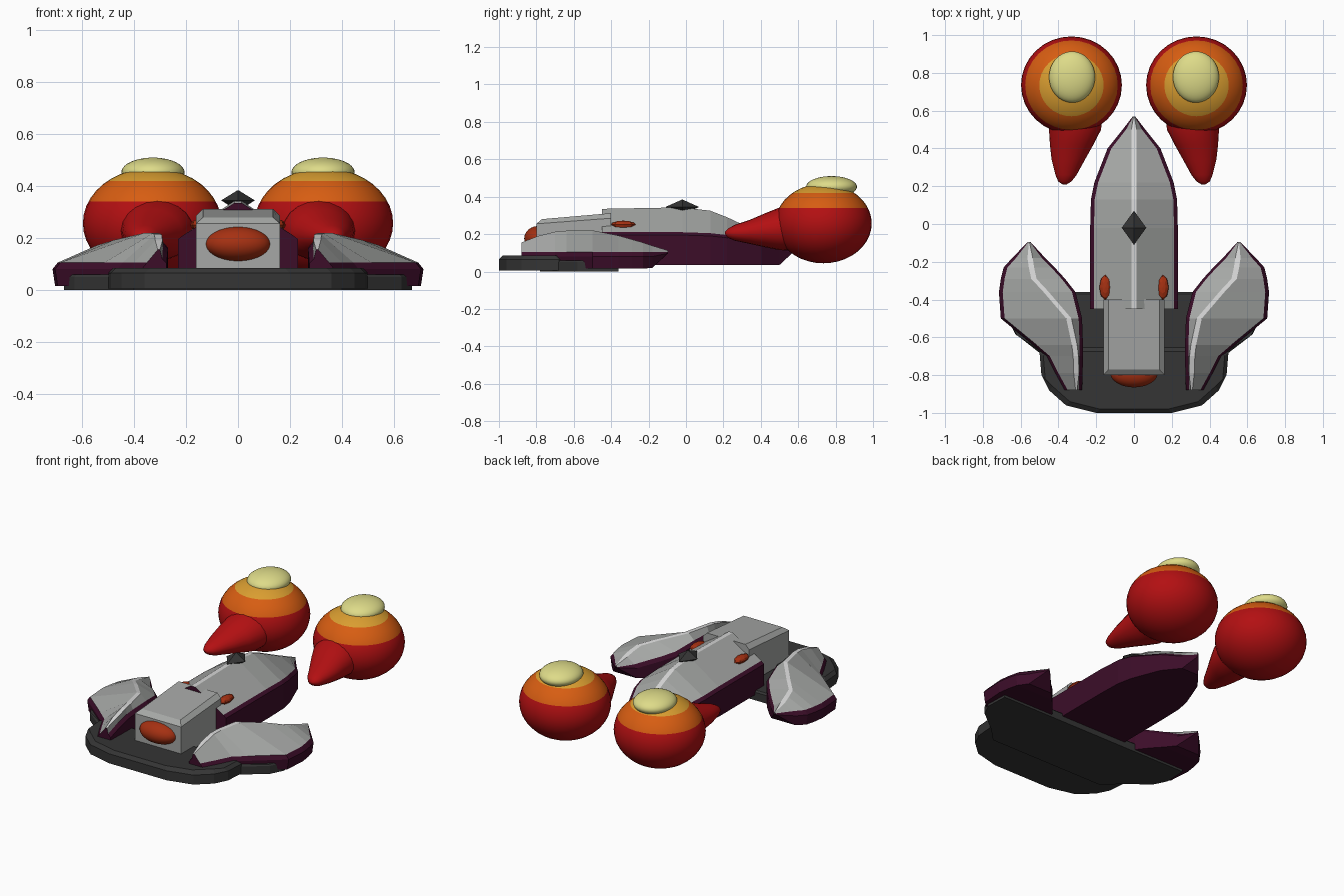
import bpy, bmesh, math
from mathutils import Vector

if "Cube" in bpy.data.objects:
    bpy.data.objects.remove(bpy.data.objects["Cube"])

# Flat colours
COLOURS = {
    "red": (.45, .005, .006), "orange": (.68, .11, .006), "amber": (.70, .34, .03),
    "cream": (.73, .71, .25), "grey": (.38, .39, .38), "light_grey": (.66, .66, .66),
    "purple": (.045, .004, .022), "dark_grey": (.035, .035, .035), "rust": (.38, .03, .006),
}
MATS = {}
for name, rgb in COLOURS.items():
    MATS[name] = bpy.data.materials.new(name)
    MATS[name].diffuse_color = (*rgb, 1)


def finish(name, bm, mats, smooth=None):
    bmesh.ops.recalc_face_normals(bm, faces=bm.faces)
    me = bpy.data.meshes.new(name)
    bm.to_mesh(me)
    bm.free()
    ob = bpy.data.objects.new(name, me)
    bpy.context.collection.objects.link(ob)
    for m in mats:
        me.materials.append(MATS[m])
    if smooth:
        bpy.ops.object.select_all(action='DESELECT')
        ob.select_set(True)
        bpy.context.view_layer.objects.active = ob
        bpy.ops.object.shade_smooth_by_angle(angle=math.radians(smooth))
    return ob


def loft(name, rings, mats, strip_mat=None, smooth=None):
    """Skin closed rings; strip_mat gives the material index per ring segment."""
    bm = bmesh.new()
    vs = [[bm.verts.new(p) for p in r] for r in rings]
    n = len(rings[0])
    for a, b in zip(vs, vs[1:]):
        for i in range(n):
            f = bm.faces.new((a[i], a[(i + 1) % n], b[(i + 1) % n], b[i]))
            f.material_index = strip_mat[i] if strip_mat else 0
    bm.faces.new(vs[0])
    bm.faces.new(vs[-1])
    return finish(name, bm, mats, smooth)


def ellipsoid(name, loc, size, mats, seg=32, rings=20, cuts=(), smooth=40):
    """Ellipsoid with colour bands split at the given heights."""
    bm = bmesh.new()
    bmesh.ops.create_uvsphere(bm, u_segments=seg, v_segments=rings, radius=1)
    for v in bm.verts:
        v.co = Vector(loc) + Vector([v.co[i] * size[i] for i in range(3)])
    for z in cuts:
        bmesh.ops.bisect_plane(bm, geom=bm.verts[:] + bm.edges[:] + bm.faces[:],
                               plane_co=(0, 0, z), plane_no=(0, 0, 1))
    for f in bm.faces:
        f.material_index = sum(f.calc_center_median().z > z for z in cuts)
    return finish(name, bm, mats, smooth)


def plate(name, half, z0, z1, inset):
    """Mirrored outline extruded upward with a chamfered top edge."""
    pts = half + [(-x, y) for x, y in reversed(half)]
    cy = sum(p[1] for p in pts) / len(pts)

    def ring(z, d):
        return [(x - math.copysign(d, x), y - math.copysign(d, y - cy), z) for x, y in pts]
    return loft(name, [ring(z0, 0), ring(z1 - inset, 0), ring(z1, inset)], ["dark_grey"])


# Base: raised front bumper and wide rear deck
plate("front_bumper", [(.20, -1.0), (.36, -.96), (.45, -.88), (.49, -.80), (.50, -.68),
                       (.48, -.655)], .005, .085, .02)
plate("rear_deck", [(.40, -.78), (.49, -.69), (.63, -.58), (.67, -.50), (.665, -.36)],
      0, .06, .01)

# Hull: purple lower shell, grey upper slopes, pale ridge
# y, half width, rim z, ridge z, bottom z
hull = [(-.45, .232, .205, .335, .035), (-.02, .232, .205, .343, .035),
        (.13, .228, .20, .325, .035), (.22, .21, .19, .29, .035),
        (.40, .14, .15, .205, .035), (.50, .06, .125, .16, .035),
        (.57, .006, .11, .13, .10)]
rings = []
for y, x, rim, top, bot in hull:
    w = min(.014, x * .3)
    xi = max(x - .02, x * .7)
    half = [(x, bot), (x, rim - .01), (xi, rim + .005), (w, top)]
    full = half + [(-a, z) for a, z in reversed(half)]
    rings.append([(a, y, z) for a, z in full])
loft("hull", rings, ["purple", "grey", "light_grey"], [0, 0, 1, 2, 1, 0, 0, 0])

# Cockpit block with chamfered top
loft("cockpit", [
    [(-.162, -.80, .07), (.162, -.80, .07), (.162, -.40, .07), (-.162, -.40, .07)],
    [(-.162, -.80, .255), (.162, -.80, .255), (.162, -.40, .285), (-.162, -.40, .285)],
    [(-.135, -.77, .28), (.135, -.77, .28), (.135, -.40, .312), (-.135, -.40, .312)],
], ["grey"])
ellipsoid("nose_lens", (0, -.79, .177), (.125, .075, .066), ["rust"])

# Spike on the ridge
loft("ridge_spike", [
    [(r * math.cos(k * math.pi / 2) * .065, -.02 + r * math.sin(k * math.pi / 2) * .09, z)
     for k in range(4)]
    for z, r in ((.305, .03), (.345, 1), (.384, .03))], ["dark_grey"])

# Side wings: y, inner x, outer x, ridge x, ridge z, bottom z
wing = [(-.88, .275, .37, .305, .155, .015), (-.79, .272, .42, .305, .19, .015),
        (-.70, .27, .465, .308, .213, .015), (-.64, .27, .535, .315, .218, .015),
        (-.50, .275, .705, .345, .22, .015), (-.36, .31, .715, .465, .192, .015),
        (-.29, .365, .705, .53, .172, .015), (-.23, .42, .69, .543, .155, .015),
        (-.18, .47, .645, .55, .138, .02), (-.095, .548, .562, .555, .112, .10)]
for s, side in ((1, "right"), (-1, "left")):
    rings = []
    for y, xi, xo, xr, top, bot in wing:
        k = min(1, (xo - xi) / .1)
        w = .014 * min(1, k * 2) * (1 if k == 1 else .3)
        rim = min(.10, top - .01)
        inner = max(rim, top - .035)
        rings.append([(s * a, y, z) for a, z in (
            (xo - .01 * k, bot), (xo, rim - .02 * k), (xo - .02 * k, rim + .005),
            (xr + w, top), (xr - w, top), (xi + .018 * k, inner),
            (xi, inner - .02 * k), (xi, bot))])
    loft(side + "_wing", rings, ["purple", "grey", "light_grey"],
         [0, 0, 1, 2, 1, 0, 0, 0])

    # Small side lights beside the hull ridge
    ellipsoid(side + "_side_light", (s * .152, -.335, .25), (.032, .066, .022),
              ["rust"], seg=8, rings=6, smooth=None)

    # Banded pod with cream cap
    ellipsoid(side + "_pod", (s * .331, .735, .257), (.267, .258, .213),
              ["red", "orange", "amber"], cuts=(.34, .42))
    ellipsoid(side + "_pod_cap", (s * .328, .778, .453), (.122, .136, .057), ["cream"])

    # Tapered horn leading forward from the pod
    horn = [(.315, .64, .235, .15, .125), (.312, .50, .228, .138, .114),
            (.33, .42, .22, .115, .09), (.348, .34, .212, .088, .064),
            (.36, .26, .207, .056, .042), (.366, .225, .205, .035, .025),
            (.368, .208, .205, .008, .006)]
    loft(side + "_horn", [
        [(s * (x + rx * math.cos(t * math.pi / 10)), y, z + rz * math.sin(t * math.pi / 10))
         for t in range(20)] for x, y, z, rx, rz in horn], ["red"], smooth=50)

for m in bpy.data.materials:
    if m.users and not m.is_grease_pencil:
        m.use_nodes = True
        m.node_tree.nodes["Principled BSDF"].inputs["Base Color"].default_value = m.diffuse_color
